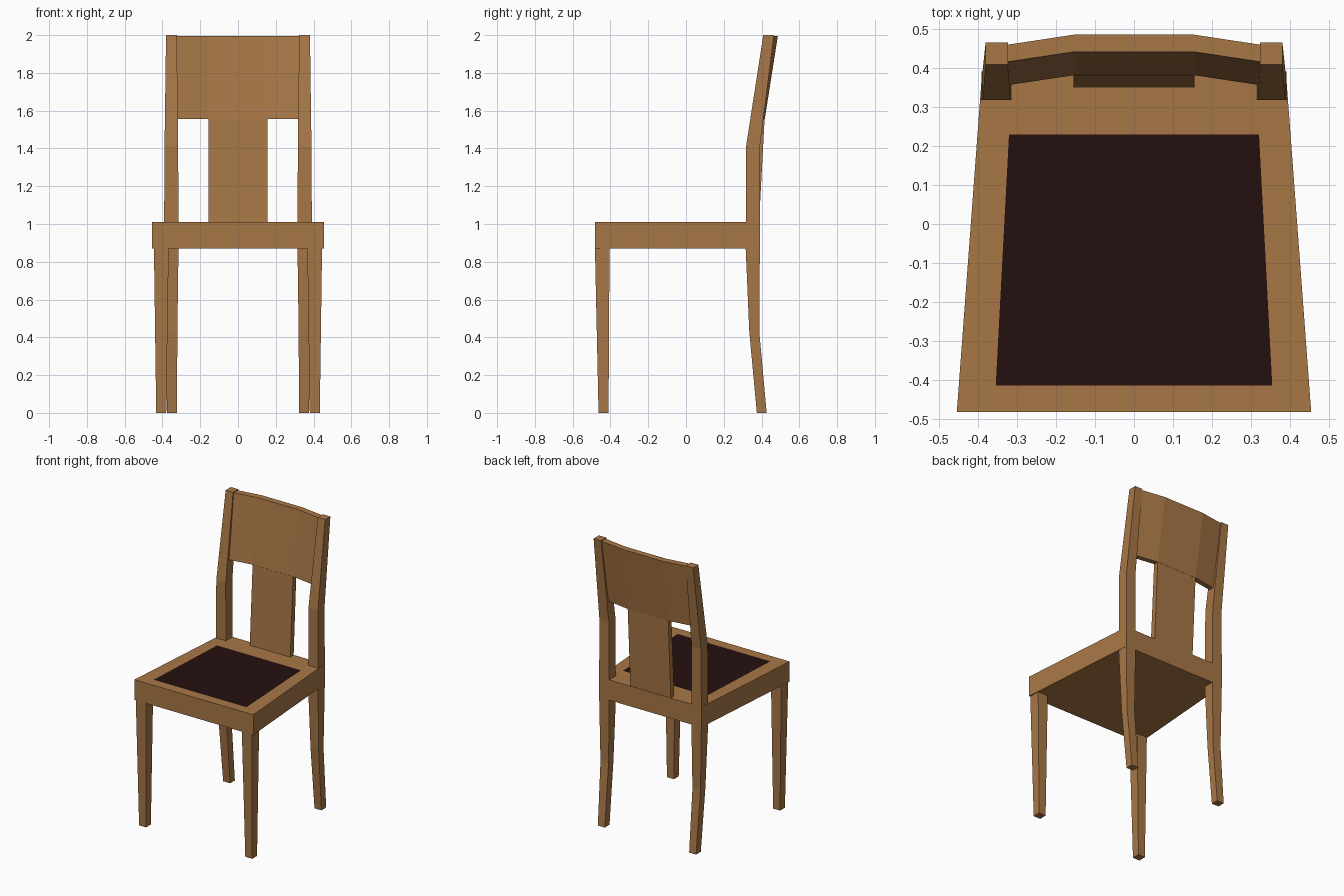
import bpy

if "Cube" in bpy.data.objects:
    bpy.data.objects.remove(bpy.data.objects["Cube"])


def material(name, rgb):
    m = bpy.data.materials.new(name)
    m.diffuse_color = (*rgb, 1)
    m.use_nodes = True
    m.node_tree.nodes["Principled BSDF"].inputs["Base Color"].default_value = m.diffuse_color
    return m


wood = material("oak wood", (0.39, 0.185, 0.062))
leather = material("dark leather", (0.018, 0.005, 0.005))


def build(name, verts, faces):
    me = bpy.data.meshes.new(name)
    me.from_pydata(verts, [], faces)
    me.materials.append(wood)
    ob = bpy.data.objects.new(name, me)
    bpy.context.collection.objects.link(ob)
    return ob


def loft(name, rings):
    """Skin a list of equal-sized vertex rings (counter-clockwise, stacked along the path)."""
    n = len(rings[0])
    faces = [tuple(range(n))[::-1], tuple(range(n * (len(rings) - 1), n * len(rings)))]
    for r in range(len(rings) - 1):
        for i in range(n):
            j = (i + 1) % n
            faces.append((r * n + i, r * n + j, (r + 1) * n + j, (r + 1) * n + i))
    return build(name, [v for ring in rings for v in ring], faces)


def rect(z, x0, x1, y0, y1):
    return [(x0, y0, z), (x1, y0, z), (x1, y1, z), (x0, y1, z)]


def side_pair(name, sections):
    """Loft the right-hand part and its mirror image."""
    for s, label in ((1, "right"), (-1, "left")):
        rings = []
        for z, x0, x1, y0, y1 in sections:
            a, b = sorted((s * x0, s * x1))
            rings.append(rect(z, a, b, y0, y1))
        loft(f"{name}_{label}", rings)


def trapezoid(z, yf, xf, yb, xb):
    return [(-xf, yf, z), (xf, yf, z), (xb, yb, z), (-xb, yb, z)]


# Seat: tapered board whose top carries an inset leather panel
seat = loft("seat", [trapezoid(0.87, -0.483, 0.455, 0.39, 0.39),
                     trapezoid(1.01, -0.483, 0.455, 0.39, 0.39),
                     trapezoid(1.01, -0.415, 0.355, 0.23, 0.321)])
seat.data.materials.append(leather)
seat.data.polygons[1].material_index = 1

# Tapered front legs
side_pair("front_leg", [(0, 0.38, 0.433, -0.463, -0.41),
                        (0.87, 0.367, 0.445, -0.482, -0.405)])

# Curved rear legs running up into the back posts
side_pair("back_post", [(0, 0.323, 0.376, 0.375, 0.427),
                        (0.43, 0.321, 0.383, 0.335, 0.388),
                        (0.87, 0.315, 0.391, 0.316, 0.391),
                        (1.01, 0.315, 0.391, 0.318, 0.391),
                        (1.41, 0.317, 0.389, 0.318, 0.391),
                        (2.0, 0.324, 0.381, 0.409, 0.466)])

# Wide bowed top rail, leaning backwards
loft("top_rail", [[(x, 0.356 + d, 1.555), (x, 0.391 + d, 1.555),
                   (x, 0.46 + d, 1.995), (x, 0.416 + d, 1.995)]
                  for x, d in ((-0.327, 0), (-0.155, 0.026), (0.155, 0.026), (0.327, 0))])
rail = bpy.data.objects["top_rail"]
rail.data.flip_normals() if rail.data.polygons[0].normal.x > 0 else None

# Central splat between seat and rail
loft("center_slat", [rect(1.01, -0.155, 0.155, 0.35, 0.387),
                     rect(1.556, -0.155, 0.155, 0.381, 0.416)])
